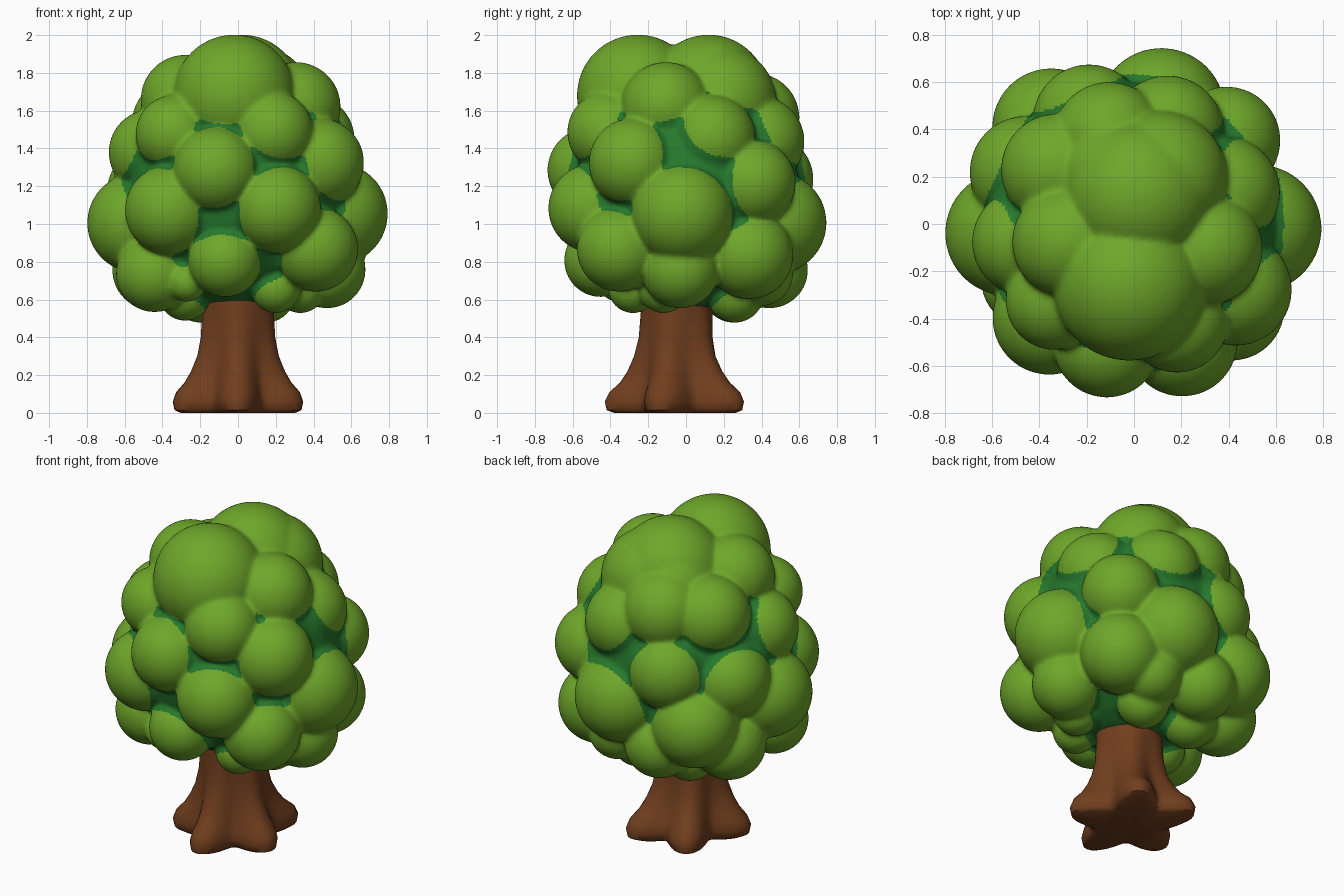
import bpy, bmesh, math
from mathutils import Matrix, Vector

if "Cube" in bpy.data.objects:
    bpy.data.objects.remove(bpy.data.objects["Cube"])


def material(name, color):
    m = bpy.data.materials.new(name)
    m.diffuse_color = (*color, 1)
    m.use_nodes = True
    m.node_tree.nodes["Principled BSDF"].inputs["Base Color"].default_value = m.diffuse_color
    return m


leaf = material("leaf_green", (0.157, 0.385, 0.023))
shade = material("inner_dark_green", (0.019, 0.19, 0.026))
bark = material("bark_brown", (0.165, 0.049, 0.013))


def add_object(name, bm, mats):
    me = bpy.data.meshes.new(name)
    bm.to_mesh(me)
    bm.free()
    for m in mats:
        me.materials.append(m)
    ob = bpy.data.objects.new(name, me)
    bpy.context.collection.objects.link(ob)
    return ob


# Trunk: round column flaring into five roots (height, valley radius, lobe depth, centre y)
levels = [(0.0, 0.21, 0.14, -0.03), (0.015, 0.24, 0.15, -0.03), (0.06, 0.25, 0.15, -0.03),
          (0.11, 0.24, 0.135, -0.03), (0.16, 0.22, 0.095, -0.035), (0.22, 0.205, 0.065, -0.04),
          (0.30, 0.19, 0.04, -0.045), (0.40, 0.185, 0.02, -0.045), (0.55, 0.185, 0.008, -0.045),
          (0.70, 0.195, 0.0, -0.045), (0.85, 0.20, 0.0, -0.04)]
N = 80
bm = bmesh.new()
rings = []
for z, base, lobe, cy in levels:
    ring = []
    sx = 1 - 0.1 * lobe / 0.15
    for i in range(N):
        a = 2 * math.pi * i / N
        w = 0.5 + 0.5 * math.cos(5 * (a + math.pi / 2))
        r = base + lobe * w
        ring.append(bm.verts.new((r * math.cos(a) * sx, cy + r * math.sin(a), z)))
    rings.append(ring)
for lo, hi in zip(rings, rings[1:]):
    for i in range(N):
        j = (i + 1) % N
        bm.faces.new((lo[i], lo[j], hi[j], hi[i]))
bm.faces.new(rings[0][::-1])
bm.faces.new(rings[-1])
trunk = add_object("trunk", bm, [bark])
bpy.context.view_layer.objects.active = trunk
trunk.select_set(True)
bpy.ops.object.shade_smooth_by_angle(angle=math.radians(50))

# Foliage: dark core with leafy clumps (x, y, z, radius)
core_c, core_r = Vector((0, 0, 1.18)), Vector((0.61, 0.60, 0.64))
crown = [(-.02, -.255, 1.68, .32), (.02, .12, 1.685, .315), (.11, .19, 1.65, .285),
         (-.06, .20, 1.65, .25)]
upper = [(-.29, -.08, 1.68, .21), (.32, -.11, 1.64, .21), (-.11, .38, 1.58, .21),
         (-.34, .24, 1.55, .21), (-.35, -.34, 1.49, .18), (.19, -.43, 1.50, .19),
         (.40, .14, 1.46, .21), (.15, .41, 1.45, .21), (-.48, -.08, 1.39, .20),
         (-.12, -.53, 1.29, .20), (.45, -.29, 1.33, .21), (.41, .37, 1.22, .20),
         (-.20, .46, 1.24, .21), (-.48, .23, 1.17, .21)]
middle = [(-.37, -.41, 1.07, .22), (.21, -.51, 1.08, .215), (.54, -.02, 1.05, .25),
          (.12, .49, 1.00, .25), (-.36, .42, .91, .23), (-.55, -.04, 1.00, .245)]
lower = [(-.07, -.46, .80, .18), (.42, -.36, .86, .21), (.48, -.03, .75, .19),
         (.38, .34, .83, .22), (-.45, -.24, .73, .19), (-.13, .45, .75, .19),
         (.20, .40, .73, .16), (-.46, .22, .75, .20)]
underside = [(-.27, -.36, .69, .10), (.20, -.28, .66, .13), (-.20, .25, .64, .16),
             (.15, .26, .63, .15), (-.28, -.10, .63, .14), (.33, -.12, .66, .13)]

bm = bmesh.new()
bmesh.ops.create_icosphere(bm, subdivisions=4, radius=1,
                           matrix=Matrix.Translation(core_c) @ Matrix.Diagonal((*core_r, 1)))
# (clump group, how far each clump is widened and sunk into the core)
for group, sink in ((crown, 0), (upper, .025), (middle, .018), (lower, .012), (underside, 0)):
    for x, y, z, r in group:
        c = Vector((x, y, z))
        c -= (c - core_c).normalized() * sink
        bmesh.ops.create_icosphere(bm, subdivisions=4, radius=r + sink + 0.003,
                                   matrix=Matrix.Translation(c))
foliage = add_object("foliage", bm, [leaf, shade])

# Fuse the clumps into one softly blended surface
rm = foliage.modifiers.new("fuse", 'REMESH')
rm.mode = 'VOXEL'
rm.voxel_size = 0.012
sm = foliage.modifiers.new("soften", 'SMOOTH')
sm.factor = 0.5
sm.iterations = 16
dg = bpy.context.evaluated_depsgraph_get()
fused = bpy.data.meshes.new_from_object(foliage.evaluated_get(dg))
foliage.modifiers.clear()
foliage.data = fused
fused.materials.clear()
fused.materials.append(leaf)
fused.materials.append(shade)

# Dark green where the surface stays close to the core, light green on the clumps
for p in fused.polygons:
    d = p.center - core_c
    depth = Vector((d.x / core_r.x, d.y / core_r.y, d.z / core_r.z)).length
    p.material_index = 1 if depth < 1.055 else 0
    p.use_smooth = True
